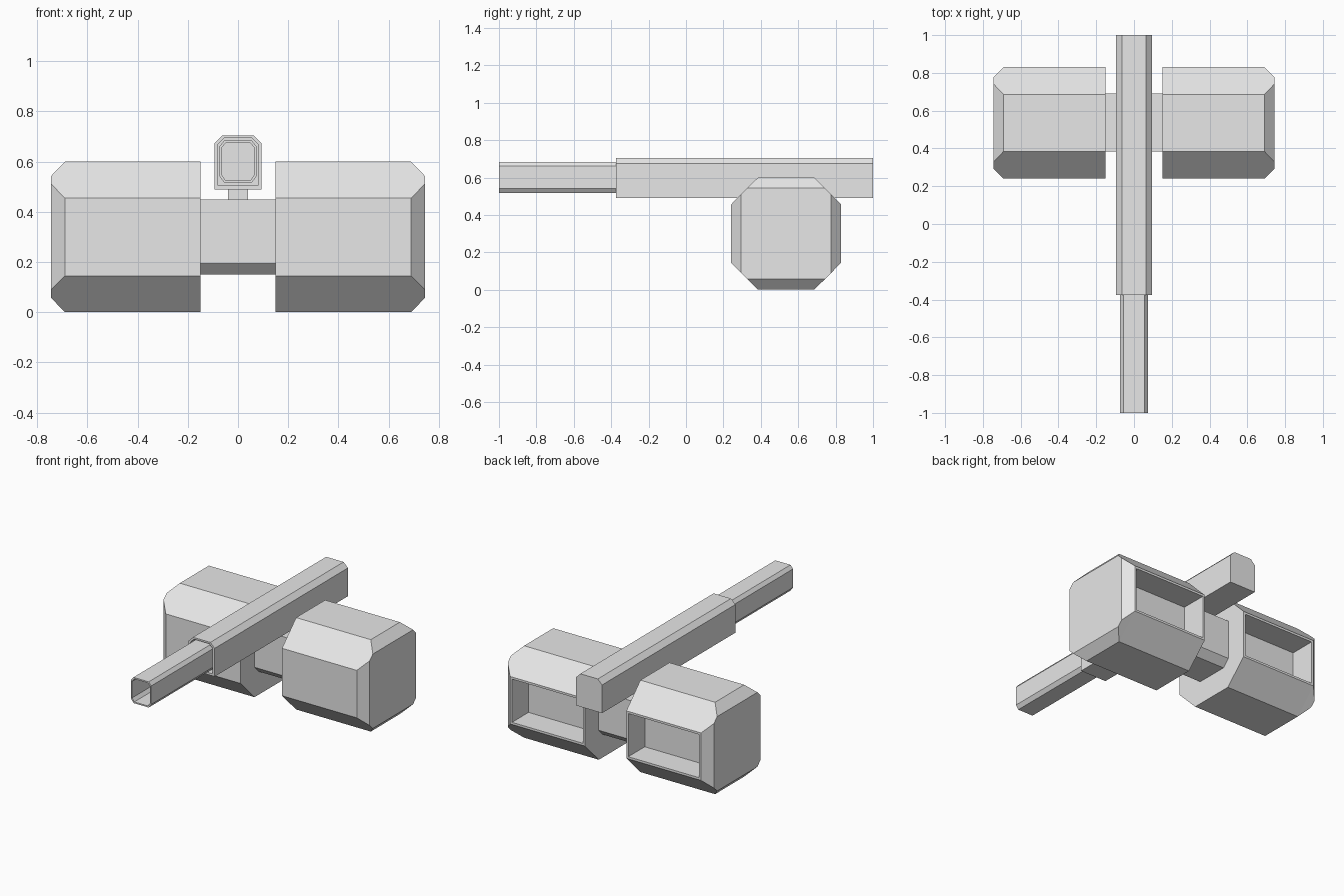
import bpy, bmesh
from mathutils import Vector

cube = bpy.data.objects.get("Cube")
if cube:
    bpy.data.objects.remove(cube, do_unlink=True)

grey = bpy.data.materials.new("light grey")
grey.use_nodes = True
grey.diffuse_color = (0.8, 0.8, 0.8, 1)
grey.node_tree.nodes["Principled BSDF"].inputs["Base Color"].default_value = (0.8, 0.8, 0.8, 1)


def section(u0, u1, v0, v1, top=(0, 0), bottom=(0, 0)):
    """Rectangle with cut top and bottom corners, as (u, v) points."""
    pts = [(u0 + bottom[0], v0), (u1 - bottom[0], v0),
           (u1, v0 + bottom[1]), (u1, v1 - top[1]),
           (u1 - top[0], v1), (u0 + top[0], v1),
           (u0, v1 - top[1]), (u0, v0 + bottom[1])]
    return list(dict.fromkeys(pts))


def loft(name, axis, rings, recess=None):
    """Bridge (position, section) rings along an axis and cap both ends."""
    bm = bmesh.new()
    loops = []
    for pos, pts in rings:
        loops.append([bm.verts.new((pos, u, v) if axis == "x" else (u, pos, v))
                      for u, v in pts])
    for a, b in zip(loops, loops[1:]):
        for i in range(len(a)):
            j = (i + 1) % len(a)
            bm.faces.new((a[i], a[j], b[j], b[i]))
    bm.faces.new(loops[0])
    bm.faces.new(loops[-1])
    bmesh.ops.recalc_face_normals(bm, faces=bm.faces)
    if recess:
        # Sink a rimmed pocket into the rear face
        margin, depth = recess
        rear = max(bm.faces, key=lambda f: f.normal.y)
        bmesh.ops.inset_region(bm, faces=[rear], thickness=margin)
        inner = bmesh.ops.extrude_discrete_faces(bm, faces=[rear])["faces"][0]
        bmesh.ops.translate(bm, verts=inner.verts, vec=Vector((0, -depth, 0)))
        bmesh.ops.recalc_face_normals(bm, faces=bm.faces)
    mesh = bpy.data.meshes.new(name)
    bm.to_mesh(mesh)
    bm.free()
    mesh.materials.append(grey)
    obj = bpy.data.objects.new(name, mesh)
    bpy.context.collection.objects.link(obj)
    return obj


# Side pods: octagonal blocks with bevelled outer ends and rear pockets
full = section(0.24, 0.83, 0.0, 0.6, (0.145, 0.145), (0.145, 0.145))
end = section(0.295, 0.775, 0.057, 0.543, (0.032, 0.032), (0.032, 0.032))
for side, s in (("left", 1), ("right", -1)):
    loft(side + "_pod", "x", [(s * 0.15, full), (s * 0.69, full), (s * 0.745, end)],
         recess=(0.02, 0.17))

# Bridge between the pods, lower edges cut
bridge = section(0.385, 0.69, 0.15, 0.45, bottom=(0.045, 0.045))
loft("bridge", "x", [(-0.15, bridge), (0.15, bridge)])

# Post carrying the barrel
post = section(-0.04, 0.04, 0.45, 0.49)
loft("post", "y", [(0.44, post), (0.63, post)])

# Barrel housing with a shallow socket at the front
outer = section(-0.094, 0.094, 0.49, 0.705, (0.031, 0.031))
socket = section(-0.08, 0.08, 0.504, 0.694, (0.025, 0.025))
loft("barrel_housing", "y", [(1.0, outer), (-0.375, outer), (-0.375, socket), (-0.33, socket)])

# Hollow muzzle tube
tube = section(-0.073, 0.073, 0.516, 0.684, (0.018, 0.022), (0.018, 0.025))
bore = section(-0.065, 0.065, 0.525, 0.675, (0.016, 0.02), (0.016, 0.022))
loft("muzzle_tube", "y", [(-0.33, tube), (-1.0, tube), (-1.0, bore), (-0.36, bore)])
